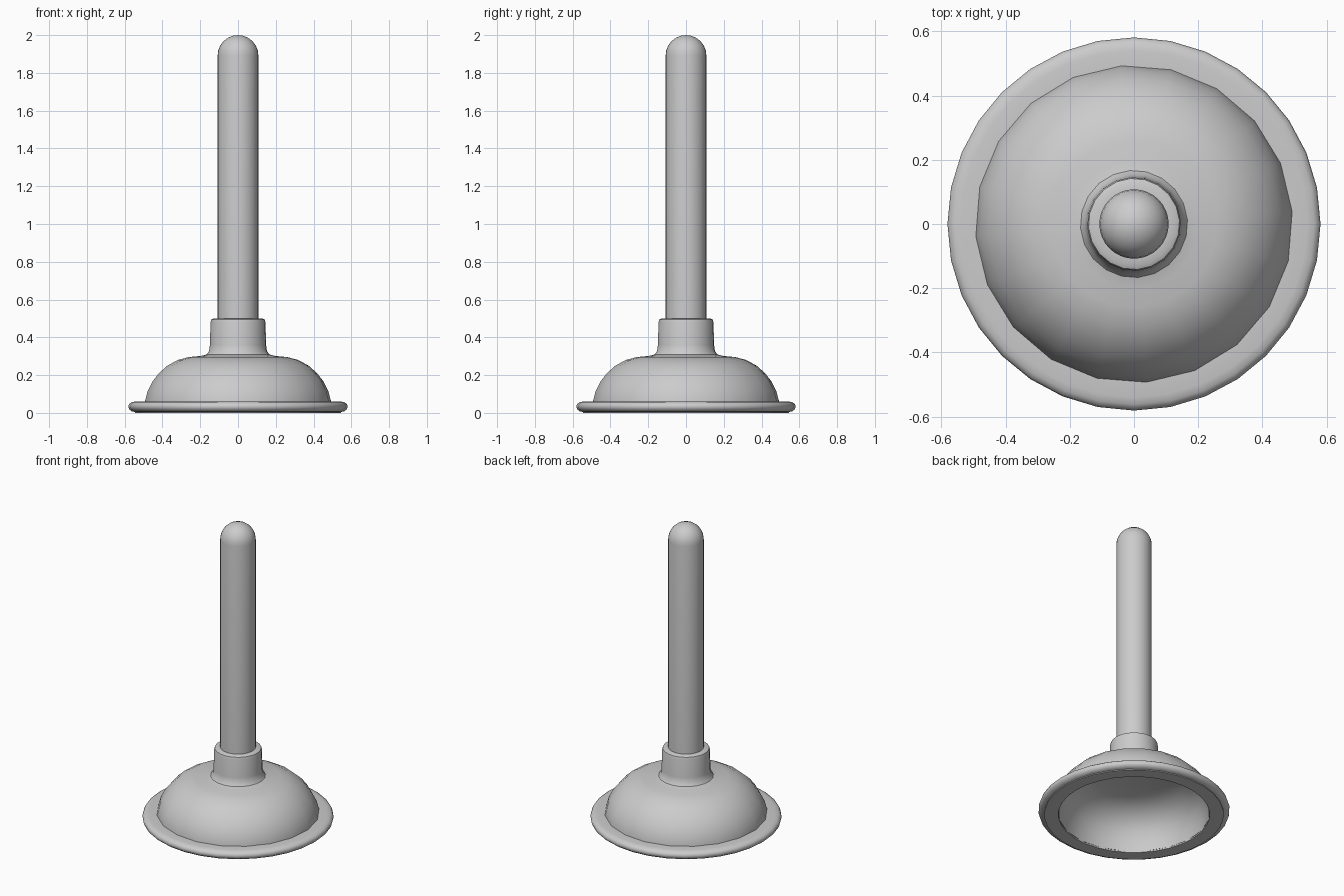
import bpy, bmesh, math

if "Cube" in bpy.data.objects:
    bpy.data.objects.remove(bpy.data.objects["Cube"])

rubber = bpy.data.materials.new("plain_grey")
rubber.diffuse_color = (0.6, 0.6, 0.6, 1)
rubber.use_nodes = True
rubber.node_tree.nodes["Principled BSDF"].inputs["Base Color"].default_value = rubber.diffuse_color


def lathe(name, profile, sides, phase=0.0, closed=False, angle=40):
    """Spin an (r, z) profile around z; points with r = 0 become poles."""
    bm = bmesh.new()
    rings = []
    for r, z in profile:
        if r == 0:
            rings.append([bm.verts.new((0, 0, z))] * sides)
        else:
            rings.append([bm.verts.new((r * math.cos(phase + math.tau * i / sides),
                                        r * math.sin(phase + math.tau * i / sides), z))
                          for i in range(sides)])
    pairs = list(zip(rings, rings[1:]))
    if closed:
        pairs.append((rings[-1], rings[0]))
    for a, b in pairs:
        for i in range(sides):
            j = (i + 1) % sides
            loop = list(dict.fromkeys((a[i], a[j], b[j], b[i])))
            if len(loop) > 2:
                bm.faces.new(loop)
    bmesh.ops.recalc_face_normals(bm, faces=bm.faces)
    mesh = bpy.data.meshes.new(name)
    bm.to_mesh(mesh)
    bm.free()
    mesh.materials.append(rubber)
    ob = bpy.data.objects.new(name, mesh)
    bpy.context.collection.objects.link(ob)
    bpy.ops.object.select_all(action='DESELECT')
    ob.select_set(True)
    bpy.context.view_layer.objects.active = ob
    bpy.ops.object.shade_smooth_by_angle(angle=math.radians(angle))
    return ob


# Round-ended handle
R = 0.108
tip = [(R * math.cos(math.radians(a)), 1.892 + R * math.sin(math.radians(a)))
       for a in range(0, 90, 15)]
lathe("handle", [(0, 0.3), (R, 0.3)] + tip + [(0, 2.0)], 32)

# Hollow rubber cup with its collar, outside then inside
cup = [(0.10, 0.5), (0.130, 0.5), (0.142, 0.494), (0.146, 0.478), (0.149, 0.36),
       (0.154, 0.328), (0.167, 0.309), (0.20, 0.301), (0.26, 0.296), (0.32, 0.28),
       (0.375, 0.25), (0.42, 0.21), (0.455, 0.165), (0.48, 0.115), (0.497, 0.05),
       (0.495, 0.02), (0.46, 0.008), (0.45, 0.07), (0.425, 0.135), (0.385, 0.19),
       (0.32, 0.235), (0.24, 0.26), (0, 0.268)]
lathe("cup", cup, 20, math.radians(4.5))

# Flat rounded rim
rim = [(0.46, 0.008), (0.54, 0.004), (0.562, 0.008), (0.577, 0.02), (0.581, 0.034),
       (0.576, 0.048), (0.562, 0.057), (0.54, 0.061), (0.48, 0.061)]
lathe("rim", rim, 32, closed=True)
# Thin lip touching the ground under the rim
lathe("ground_lip", [(0.46, 0), (0.545, 0), (0.545, 0.008), (0.46, 0.008)], 32, closed=True)
